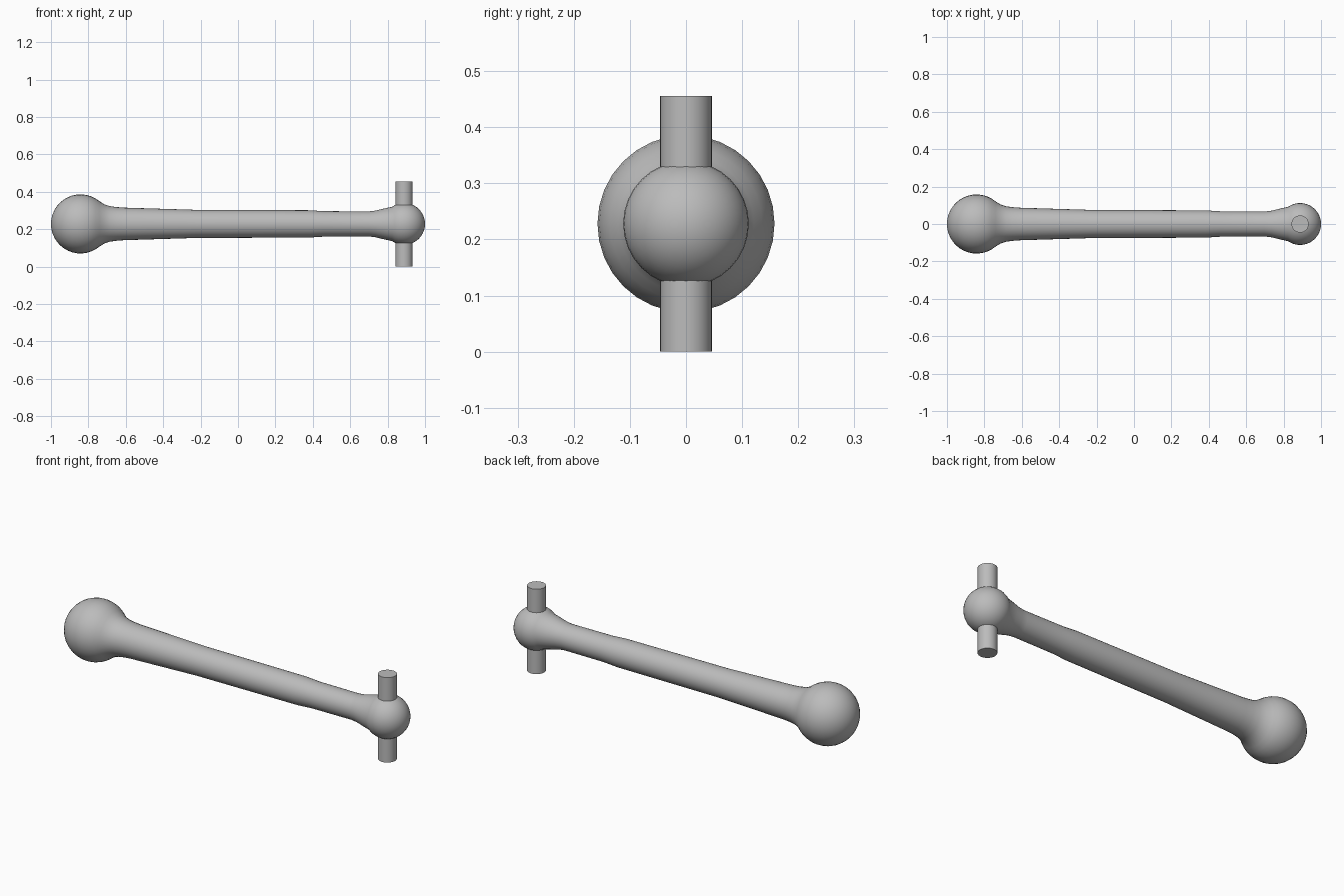
import bpy, bmesh, math
from mathutils import Matrix, Vector

if "Cube" in bpy.data.objects:
    bpy.data.objects.remove(bpy.data.objects["Cube"], do_unlink=True)

AXIS_Z = 0.228
SEGMENTS = 32

grey = bpy.data.materials.new("plain grey")
grey.use_nodes = True
colour = (0.5, 0.5, 0.5, 1)
grey.diffuse_color = colour
grey.node_tree.nodes["Principled BSDF"].inputs["Base Color"].default_value = colour


def finish(name, bm):
    bmesh.ops.recalc_face_normals(bm, faces=bm.faces)
    mesh = bpy.data.meshes.new(name)
    bm.to_mesh(mesh)
    bm.free()
    mesh.materials.append(grey)
    obj = bpy.data.objects.new(name, mesh)
    bpy.context.collection.objects.link(obj)
    bpy.ops.object.select_all(action='DESELECT')
    obj.select_set(True)
    bpy.context.view_layer.objects.active = obj
    bpy.ops.object.shade_smooth_by_angle(angle=math.radians(35))
    return obj


def arc(centre, radius, start, end, steps):
    angles = [math.radians(start + (end - start) * i / steps) for i in range(steps + 1)]
    return [(centre + radius * math.cos(a), radius * abs(math.sin(a))) for a in angles]


# Rod with a large and a small ball end, turned around the long axis
profile = arc(-0.842, 0.158, 180, 50, 14)
profile += [(-0.715, 0.105), (-0.685, 0.095), (-0.65, 0.09), (-0.61, 0.087),
            (-0.22, 0.075), (0.38, 0.073), (0.46, 0.068), (0.70, 0.067),
            (0.735, 0.071), (0.775, 0.081)]
profile += arc(0.888, 0.112, 125, 0, 14)

bm = bmesh.new()
verts = [bm.verts.new((x, 0, r)) for x, r in profile]
edges = [bm.edges.new(pair) for pair in zip(verts, verts[1:])]
bmesh.ops.spin(bm, geom=verts + edges, cent=(0, 0, 0), axis=(1, 0, 0),
               angle=math.tau, steps=SEGMENTS, use_merge=True)
bmesh.ops.remove_doubles(bm, verts=bm.verts, dist=0.0005)
bmesh.ops.translate(bm, verts=bm.verts, vec=Vector((0, 0, AXIS_Z)))
finish("ball_ended_rod", bm)

# Upright cross pin through the small ball
bm = bmesh.new()
bmesh.ops.create_cone(bm, cap_ends=True, segments=SEGMENTS, radius1=0.046,
                      radius2=0.046, depth=2 * AXIS_Z,
                      matrix=Matrix.Translation((0.888, 0, AXIS_Z)))
finish("cross_pin", bm)
